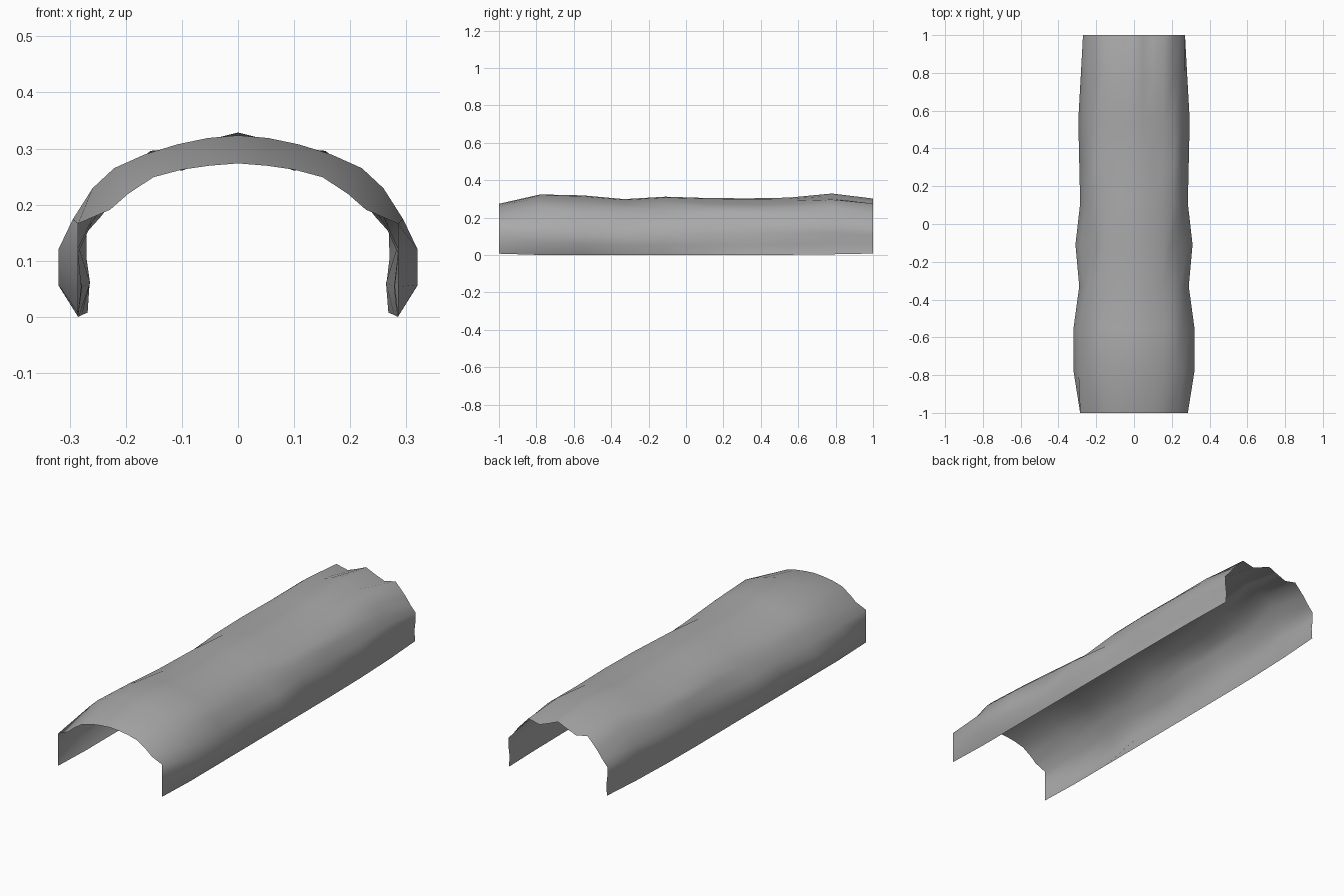
import bpy, bmesh

cube = bpy.data.objects.get("Cube")
if cube:
    bpy.data.objects.remove(cube, do_unlink=True)

# Half sections from crown to foot: (fraction of half width, fraction of crown height)
FRONT = [(0, 1), (.18, .985), (.35, .96), (.53, .91), (.69, .80), (.80, .70),
         (1, .61), (1, .42), (1, .20), (1, .03)]
BODY = [(0, 1), (.17, .985), (.34, .95), (.52, .895), (.69, .82), (.81, .71),
        (.92, .54), (1, .375), (1, .18), (.90, .005)]
BACK = [(0, 1), (.18, .93), (.37, .865), (.60, .91), (.80, .72), (.90, .60),
        (1, .50), (1, .35), (.98, .20), (.99, .03)]

# Stations: y, half width, crown height, shoulder shift, lower wall pinch, front share, back share
STATIONS = [
    (-1.00, .285, .275, .000, .000, 1, 0),
    (-.78, .320, .325, .000, .000, 0, 0),
    (-.55, .320, .320, -.005, .000, 0, 0),
    (-.33, .290, .300, .008, .000, 0, 0),
    (-.11, .310, .313, -.022, .000, 0, 0),
    (.11, .285, .306, .010, .006, 0, 0),
    (.33, .290, .304, .012, .012, 0, 0),
    (.55, .295, .308, .005, .016, 0, .1),
    (.78, .282, .330, .000, .016, 0, .4),
    (1.00, .270, .303, .000, .000, 0, 1),
]


def half_section(width, crown, shoulder, pinch, front, back):
    points = []
    for i, (f, m, b) in enumerate(zip(FRONT, BODY, BACK)):
        fx, fz = (front * f[k] + back * b[k] + (1 - front - back) * m[k] for k in (0, 1))
        x, z = fx * width, fz * crown
        if i in (4, 5):                 # bulge or dent along the shoulder
            x += shoulder
            z += shoulder * .5
        if i == 8:                      # slight groove low on the wall
            x -= pinch
        if i == 9:                      # foot runs almost straight
            x = .285 * (1 - back) + .268 * back
        points.append((x, z))
    return points


# Arched shell: mirrored sections bridged along its length
bm = bmesh.new()
rows = []
for y, *shape in STATIONS:
    half = half_section(*shape)
    full = [(-x, z) for x, z in reversed(half[1:])] + half
    rows.append([bm.verts.new((x, y, z)) for x, z in full])
for a, b in zip(rows, rows[1:]):
    for i in range(len(a) - 1):
        bm.faces.new((a[i], a[i + 1], b[i + 1], b[i]))
bm.normal_update()
if sum(f.normal.z for f in bm.faces) < 0:
    bmesh.ops.reverse_faces(bm, faces=bm.faces[:])

# Rest the lowest foot point on the ground
low = min(v.co.z for v in bm.verts)
bmesh.ops.translate(bm, verts=bm.verts[:], vec=(0, 0, -low))
for f in bm.faces:
    f.smooth = True

mesh = bpy.data.meshes.new("arched_shell")
bm.to_mesh(mesh)
bm.free()
shell = bpy.data.objects.new("arched_shell", mesh)
bpy.context.collection.objects.link(shell)

# Plain grey
grey = bpy.data.materials.new("plain_grey")
grey.use_nodes = True
colour = (.4, .4, .4, 1)
grey.diffuse_color = colour
grey.node_tree.nodes["Principled BSDF"].inputs["Base Color"].default_value = colour
mesh.materials.append(grey)
